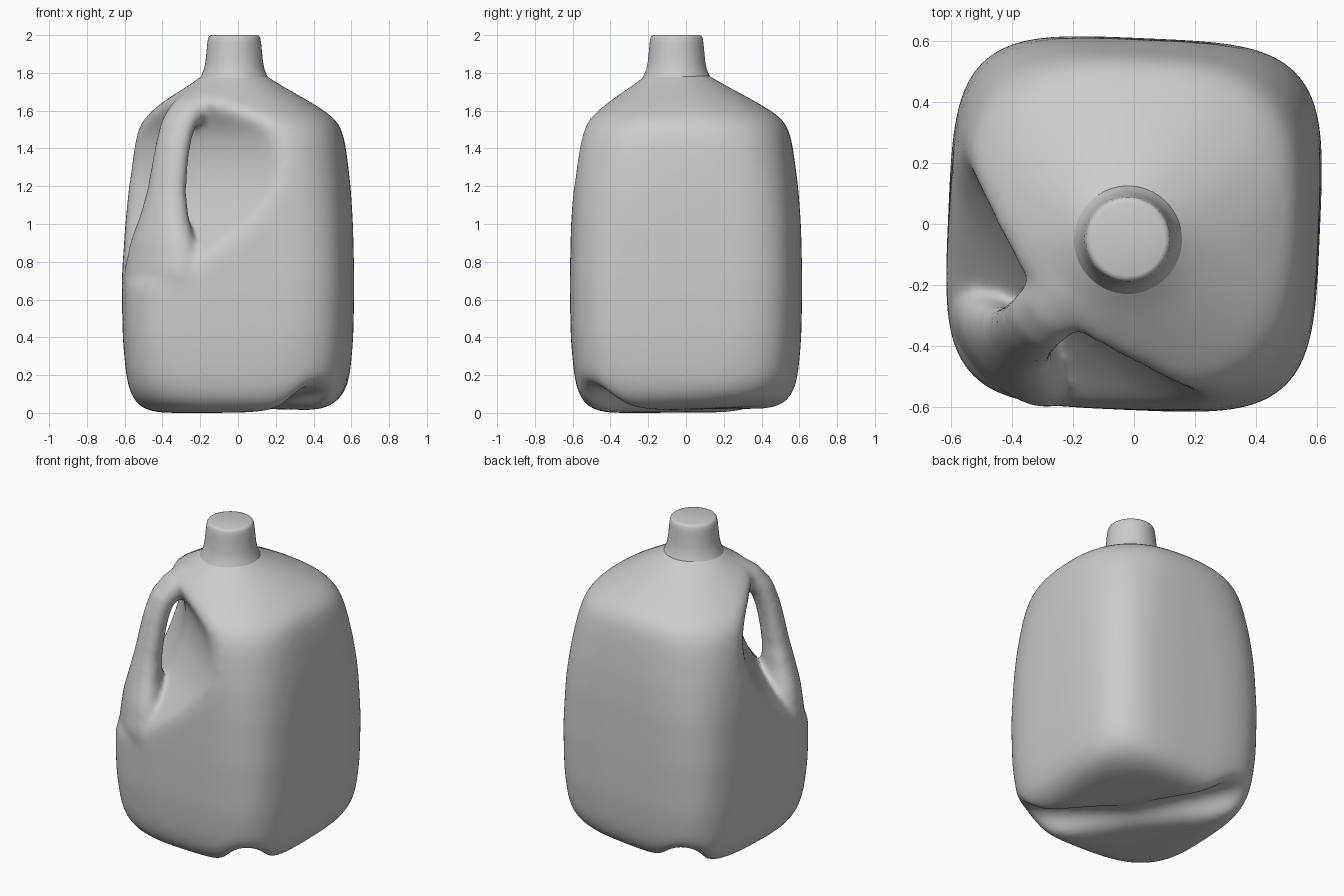
import bpy, bmesh, math
from mathutils import Vector, Matrix

cube = bpy.data.objects.get("Cube")
if cube:
    bpy.data.objects.remove(cube, do_unlink=True)

plastic = bpy.data.materials.new("grey_plastic")
plastic.use_nodes = True
GREY = (0.6, 0.6, 0.6, 1)
plastic.diffuse_color = GREY
plastic.node_tree.nodes["Principled BSDF"].inputs["Base Color"].default_value = GREY

SIDES = 64


def corner(u, v, z):
    """u points out to the handle corner, v runs across it."""
    s = math.sqrt(0.5)
    return Vector(((v - u) * s, (-u - v) * s, z))


def loft(name, rings):
    """Closed skin over a list of equal rings of points."""
    bm = bmesh.new()
    loops = [[bm.verts.new(p) for p in ring] for ring in rings]
    n = len(loops[0])
    for a, b in zip(loops, loops[1:]):
        for i in range(n):
            j = (i + 1) % n
            bm.faces.new((a[i], a[j], b[j], b[i]))
    bm.faces.new(loops[0][::-1])
    bm.faces.new(loops[-1])
    bmesh.ops.recalc_face_normals(bm, faces=bm.faces)
    mesh = bpy.data.meshes.new(name)
    bm.to_mesh(mesh)
    bm.free()
    ob = bpy.data.objects.new(name, mesh)
    bpy.context.collection.objects.link(ob)
    mesh.materials.append(plastic)
    return ob


def rounded_ring(z, half, power, cx=0.0, cy=0.0):
    """Superellipse ring: power 2 is a circle, higher is squarer."""
    ring = []
    for i in range(SIDES):
        t = math.tau * i / SIDES
        c, s = math.cos(t), math.sin(t)
        r = half / (abs(c) ** power + abs(s) ** power) ** (1 / power)
        ring.append(Vector((cx + r * c, cy + r * s, z)))
    return ring


def cut_or_join(target, tool, operation):
    mod = target.modifiers.new(tool.name, "BOOLEAN")
    mod.operation, mod.object, mod.solver = operation, tool, "EXACT"


def mould(target, voxel, iterations):
    """Re-skin and soften, so that joined shapes flow together."""
    skin = target.modifiers.new("skin", "REMESH")
    skin.mode, skin.voxel_size, skin.use_smooth_shade = "VOXEL", voxel, True
    soften = target.modifiers.new("soften", "SMOOTH")
    soften.factor, soften.iterations = 0.5, iterations


# Body: height, half width, squareness, shift towards the neck
body_profile = [
    (0.0, 0.43, 2.8, 0), (0.015, 0.49, 3, 0), (0.05, 0.54, 3.3, 0),
    (0.11, 0.57, 3.7, 0), (0.2, 0.588, 4, 0), (0.4, 0.605, 4.2, 0),
    (0.7, 0.61, 4.2, 0), (1.0, 0.604, 3.9, 0), (1.2, 0.595, 3.5, 0.1),
    (1.4, 0.575, 3.1, 0.2), (1.5, 0.556, 2.8, 0.2), (1.55, 0.528, 2.6, 0.2),
    (1.6, 0.463, 2.45, 0.25), (1.65, 0.387, 2.3, 0.4), (1.7, 0.305, 2.2, 0.6),
    (1.75, 0.225, 2, 0.8), (1.79, 0.17, 2, 1), (1.83, 0.12, 2, 1)]
body = loft("jug_body", [rounded_ring(z, h, p, -0.02 * k, -0.05 * k)
                         for z, h, p, k in body_profile])
body.data.transform(Matrix.Rotation(math.radians(-2.5), 4, "Z"))
# The base rises a little away from the handle
for vert in body.data.vertices:
    x, y, z = vert.co
    if z < 0.2:
        vert.co.z += 0.05 * max(0, x + y) * (1 - z / 0.2)

# Hollow behind the handle, its wall falling back to both sides
hollow_profile = [(0.33, 1.24), (0.31, 1.36), (0.315, 1.48), (0.36, 1.57), (0.45, 1.70),
                  (1.0, 1.70), (1.0, 0.62), (0.75, 0.68), (0.62, 0.80), (0.53, 0.9),
                  (0.46, 0.99), (0.39, 1.1)]
hollow = loft("handle_hollow", [[corner(u - 0.12 * abs(v), v, z) for u, z in hollow_profile]
                                for v in (-0.9, 0, 0.9)])

# Groove across the base, deeper at both ends
groove = loft("base_groove", [
    [corner(-0.03 + 0.115 * math.cos(a), v, lift + 0.11 * math.sin(a))
     for a in (math.tau * i / 24 for i in range(24))]
    for v, lift in ((-0.8, 0.07), (0, -0.045), (0.8, 0.07))])
groove.data.transform(Matrix.Rotation(math.radians(-8), 4, "Z"))

# Handle: path out, height, radial half thickness, half width
handle_path = [
    (0.18, 1.675, 0.08, 0.17), (0.30, 1.64, 0.08, 0.14), (0.39, 1.592, 0.076, 0.115),
    (0.45, 1.525, 0.073, 0.11), (0.487, 1.42, 0.073, 0.11), (0.513, 1.3, 0.075, 0.115),
    (0.535, 1.17, 0.08, 0.125), (0.55, 1.05, 0.095, 0.155), (0.565, 0.9, 0.115, 0.215),
    (0.575, 0.75, 0.125, 0.25), (0.55, 0.55, 0.12, 0.24)]
rings = []
for i, (u, z, thick, wide) in enumerate(handle_path):
    a, b = handle_path[max(i - 1, 0)], handle_path[min(i + 1, len(handle_path) - 1)]
    tangent = Vector((b[0] - a[0], b[1] - a[1])).normalized()
    rings.append([corner(u - tangent.y * thick * math.cos(t), wide * math.sin(t),
                         z + tangent.x * thick * math.cos(t))
                  for t in (math.tau * k / 24 for k in range(24))])
handle = loft("handle", rings)

# Carve and soften the body, then blend the handle into it
cut_or_join(body, hollow, "DIFFERENCE")
cut_or_join(body, groove, "DIFFERENCE")
mould(body, 0.02, 50)
cut_or_join(body, handle, "UNION")
mould(body, 0.016, 22)
bpy.ops.object.select_all(action="DESELECT")
body.select_set(True)
bpy.context.view_layer.objects.active = body
bpy.ops.object.convert(target="MESH")
for tool in (hollow, handle, groove):
    bpy.data.objects.remove(tool, do_unlink=True)

# Neck with a flat sealed top
neck_profile = [(1.75, 0.19), (1.79, 0.172), (1.82, 0.16), (1.86, 0.152), (1.92, 0.146),
                (1.96, 0.142), (1.985, 0.138), (1.996, 0.131), (2.0, 0.12)]
neck = loft("neck", [rounded_ring(z, r, 2, -0.02, -0.05) for z, r in neck_profile])
body.select_set(False)
neck.select_set(True)
bpy.context.view_layer.objects.active = neck
bpy.ops.object.shade_smooth_by_angle(angle=math.radians(50))
